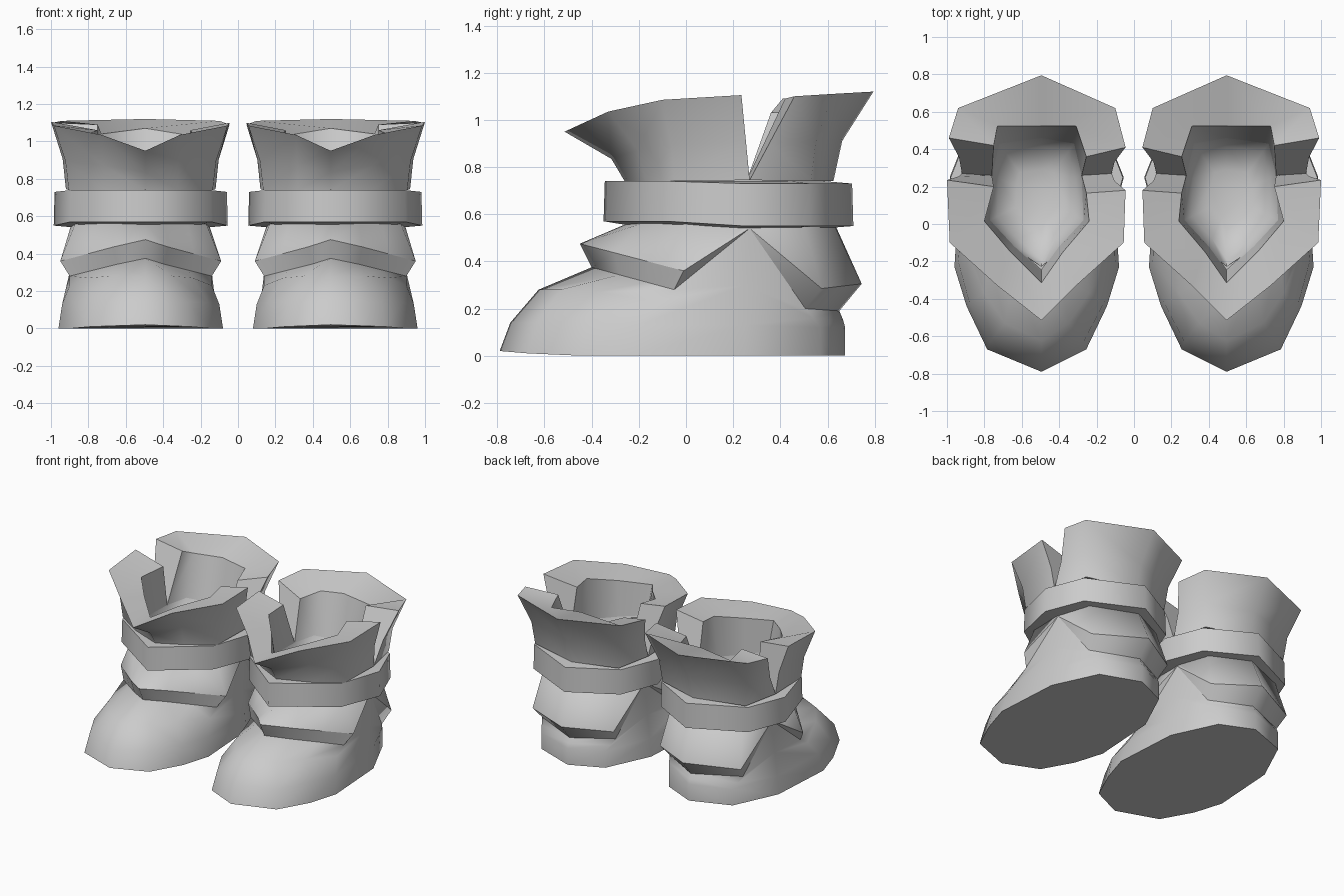
import bpy
import bmesh
from math import radians
from mathutils import Vector

BOOT_OFFSET = 0.52      # distance of each boot from the middle
TIP_SHIFT = -0.025      # toe and heel ridges lean to the inside

default_cube = bpy.data.objects.get("Cube")
if default_cube:
    bpy.data.objects.remove(default_cube, do_unlink=True)

leather = bpy.data.materials.new("grey_leather")
leather.use_nodes = True
leather.diffuse_color = (0.6, 0.6, 0.6, 1)
leather.node_tree.nodes["Principled BSDF"].inputs["Base Color"].default_value = leather.diffuse_color


def mirrored(half):
    """Turn one side of an outline, listed front to back, into a full outline."""
    other_side = [(-x, y, z) for x, y, z in reversed(half) if x > 0]
    return [Vector((x if x else TIP_SHIFT, y, z)) for x, y, z in half + other_side]


def finish(name, bm):
    """Clean the mesh, place it and mirror it into a pair."""
    bmesh.ops.remove_doubles(bm, verts=bm.verts, dist=0.0005)
    bmesh.ops.translate(bm, verts=bm.verts, vec=(BOOT_OFFSET, 0, 0))
    bmesh.ops.recalc_face_normals(bm, faces=bm.faces)
    mesh = bpy.data.meshes.new(name)
    bm.to_mesh(mesh)
    bm.free()
    mesh.materials.append(leather)
    part = bpy.data.objects.new(name, mesh)
    bpy.context.collection.objects.link(part)
    bpy.ops.object.select_all(action="DESELECT")
    part.select_set(True)
    bpy.context.view_layer.objects.active = part
    bpy.ops.object.shade_smooth_by_angle(angle=radians(85), keep_sharp_edges=True)
    pair = part.modifiers.new("pair", "MIRROR")
    pair.use_mirror_merge = False


def loft(name, loops, ends="cap", sharp_rows=(), sharp_columns=()):
    """Skin a row of loops; both ends are capped, or joined to each other."""
    bm = bmesh.new()
    rows = [[bm.verts.new(point) for point in loop] for loop in loops]
    pairs = list(zip(rows, rows[1:]))
    if ends == "join":
        pairs.append((rows[-1], rows[0]))
    for low, high in pairs:
        count = len(low)
        for i in range(count):
            j = (i + 1) % count
            bm.faces.new((low[i], low[j], high[j], high[i]))
        for i in sharp_columns:
            bm.edges.get((low[i], high[i])).smooth = False
    if ends == "cap":
        bm.faces.new(rows[0])
        bm.faces.new(rows[-1])
    for row in (rows[r] for r in sharp_rows):
        for a, b in zip(row, row[1:] + row[:1]):
            bm.edges.get((a, b)).smooth = False
    finish(name, bm)


def along(start, end, steps=3):
    """Evenly spaced points on a straight edge, without its end."""
    a, b = Vector(start), Vector(end)
    return [tuple(a.lerp(b, i / steps)) for i in range(steps)]


# Foot with the front and rear ankle flaps
sole = [(0, -.79, .02), (.265, -.67, .01), (.375, -.44, 0), (.44, -.23, 0),
        (.41, .25, 0), (.26, .57, 0), (0, .675, 0)]
welt = [(0, -.745, .14), (.25, -.63, .14), (.36, -.42, .14), (.42, -.2, .13),
        (.4, .25, .13), (.26, .57, .12), (0, .675, .12)]
instep = [(0, -.625, .28), (.17, -.53, .28), (.28, -.37, .27), (.38, -.13, .23),
          (.38, .25, .3), (.28, .54, .16), (0, .665, .155)]

flap_corner, flap_under_corner = (.43, -.01, .36), (.38, -.05, .28)
flap_apex = (.37, .27, .54)
flap_under = along((0, -.4, .375), flap_under_corner) + [
    flap_under_corner, flap_apex, (.3, .506, .2), (0, .65, .19)]
flap_edge = along((0, -.45, .475), flap_corner) + [
    flap_corner, flap_apex, (.33, .575, .285), (0, .745, .305)]
ankle = [(0, -.25, .56), (.13, -.19, .56), (.25, -.1, .56), (.35, 0, .56),
         (.37, .27, .56), (.29, .5, .56), (0, .63, .56)]
loft("boot_foot", [mirrored(h) for h in (sole, welt, instep, flap_under, flap_edge, ankle)],
     sharp_rows=(0, 3, 4))


# Strap around the ankle
strap_outline = [(0, -.355), (.38, -.08), (.47, .25), (.36, .53), (0, .715)]


def strap_loop(scale, front_z, back_z):
    middle = .18
    half = []
    for x, y in strap_outline:
        z = front_z if y < middle else back_z
        half.append((x * scale, middle + (y - middle) * scale, z))
    return mirrored(half)


loft("ankle_strap", [strap_loop(.76, .55, .54), strap_loop(.99, .57, .55),
                     strap_loop(.98, .74, .73), strap_loop(.76, .74, .74)],
     ends="join", sharp_rows=range(4))


# Flared cuff, split into a front and a rear half by side notches
LINING = .75


def section(foot, rim, inner_rim, inner_foot, straight=False):
    """Cross-section of the cuff wall: outside, rim and inside."""
    a, b = Vector(foot), Vector(rim)
    waist = a.lerp(b, .22)
    waist.z = a.lerp(b, .45).z
    if straight:
        waist.y = a.lerp(b, .45).y
    return [a, waist, b, Vector(inner_rim), Vector((*inner_foot, LINING))]


def cuff_half(name, ridge, sides, outer_end, inner_end):
    """Loft the wall from the inboard notch round the ridge to the outboard notch."""
    ridge = [Vector((TIP_SHIFT, p.y, p.z)) for p in ridge]
    opposite = [[Vector((-p.x, p.y, p.z)) for p in s] for s in sides + [inner_end]]
    loft(name, opposite[::-1] + [ridge] + sides + [outer_end],
         sharp_rows=(0, -1), sharp_columns=(0, 2, 3, 4))


notch_foot, notch_inner = (.4, .27, .745), (.24, .26)
front_tip, front_brow, front_side = (0, -.25), (.12, -.12), (.25, .02)
rear_side, rear_tip = (.2, .43), (0, .46)
cuff_half(
    "cuff_front",
    section((0, -.26, .74), (0, -.515, .95), (0, -.315, .95), front_tip),
    [section((.2, -.17, .74), (.21, -.33, 1.035), (.14, -.15, 1.0), front_brow),
     section((.385, -.05, .74), (.465, -.1, 1.085), (.28, .015, 1.04), front_side)],
    section(notch_foot, (.48, .235, 1.105), (.23, .2, 1.06), notch_inner, straight=True),
    section(notch_foot, (.475, .18, 1.1), (.265, .165, 1.06), notch_inner, straight=True))
cuff_half(
    "cuff_rear",
    section((0, .625, .74), (0, .795, 1.12), (0, .525, 1.07), rear_tip),
    [section((.34, .53, .74), (.42, .62, 1.11), (.21, .525, 1.04), rear_side)],
    section(notch_foot, (.47, .46, 1.1), (.23, .42, 1.09), notch_inner, straight=True),
    section(notch_foot, (.475, .41, 1.09), (.265, .36, 1.03), notch_inner, straight=True))


# Hollowed insole closing the opening
def insole_loop(scale, z):
    middle = .15
    points = [front_tip, front_brow, front_side, notch_inner, rear_side, rear_tip]
    return mirrored([(x * scale, middle + (y - middle) * scale, z) for x, y in points])


loft("insole", [insole_loop(.45, .58), insole_loop(.85, .63), insole_loop(1, LINING),
                insole_loop(1.03, LINING), insole_loop(1, .55)], sharp_rows=(2, 3, 4))
